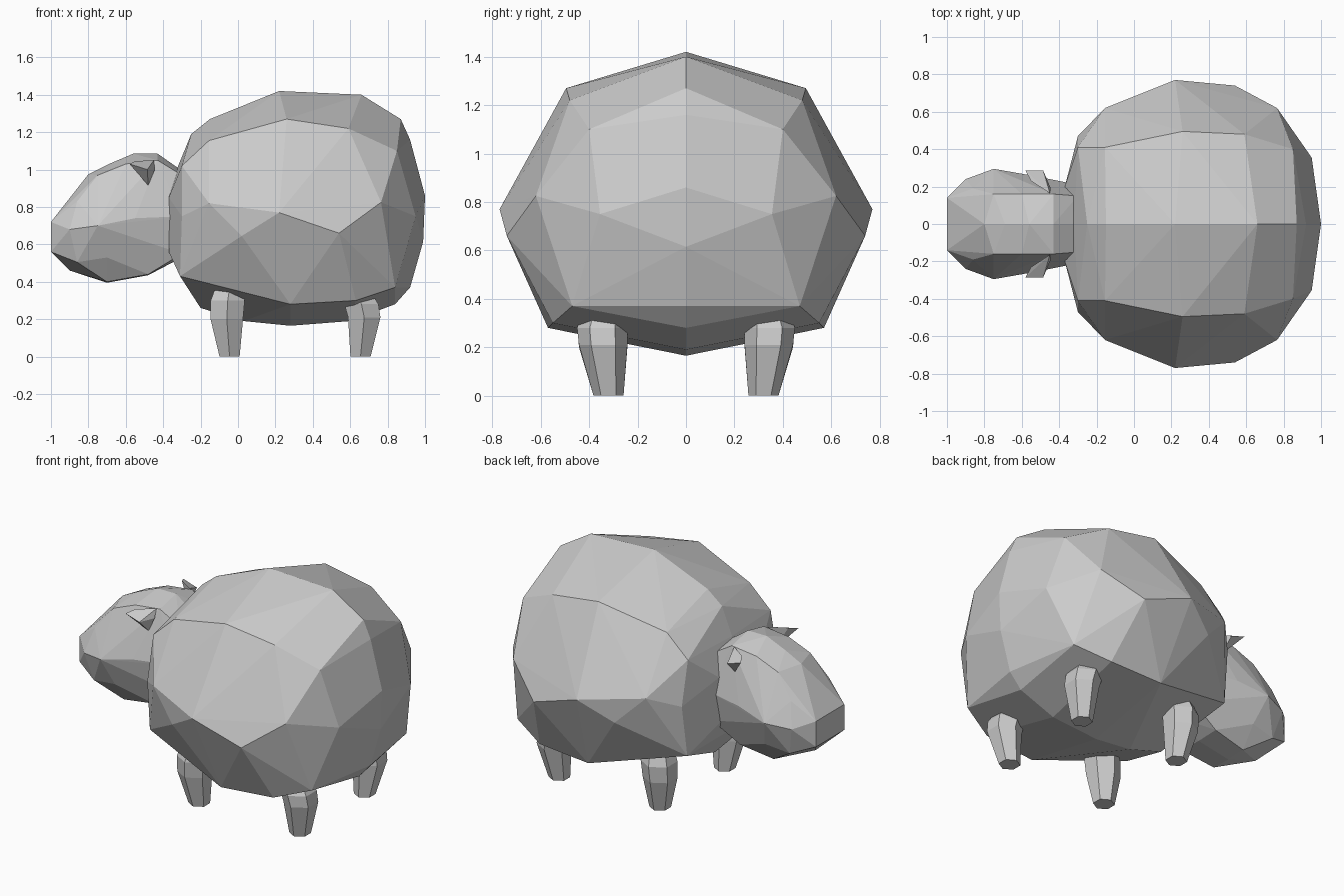
import bpy, bmesh, math

grey = bpy.data.materials.new("light_grey")
grey.diffuse_color = (0.6, 0.6, 0.6, 1)


def finish(name, bm):
    bmesh.ops.recalc_face_normals(bm, faces=bm.faces)
    me = bpy.data.meshes.new(name)
    bm.to_mesh(me)
    bm.free()
    me.materials.append(grey)
    ob = bpy.data.objects.new(name, me)
    bpy.context.collection.objects.link(ob)
    return ob


def hull(name, centre, side, signs=(1, -1)):
    """Faceted solid from centre-line points (x, z) and mirrored side points (x, y, z)."""
    bm = bmesh.new()
    for x, z in centre:
        bm.verts.new((x, 0, z))
    for x, y, z in side:
        for s in signs:
            bm.verts.new((x, s * y, z))
    res = bmesh.ops.convex_hull(bm, input=bm.verts[:])
    junk = {g for g in res["geom_interior"] + res["geom_unused"]
            if isinstance(g, bmesh.types.BMVert)}
    bmesh.ops.delete(bm, geom=list(junk), context='VERTS')
    bmesh.ops.dissolve_limit(bm, angle_limit=math.radians(2),
                             verts=bm.verts[:], edges=bm.edges[:])
    return finish(name, bm)


# Round faceted body
hull("body",
     [(-0.25, 1.19), (-0.15, 1.27), (0.22, 1.42), (0.66, 1.40), (0.87, 1.27),
      (0.92, 1.16), (1.0, 0.86), (0.99, 0.615), (0.92, 0.37), (0.84, 0.28),
      (0.60, 0.19), (0.28, 0.165), (0.03, 0.19), (-0.2, 0.26), (-0.32, 1.02)],
     [(-0.37, 0.20, 0.85), (-0.37, 0.20, 0.56),                    # chest
      (-0.30, 0.41, 1.02), (-0.155, 0.41, 1.155),                  # shoulder line
      (0.26, 0.495, 1.27), (0.59, 0.48, 1.22), (0.85, 0.40, 1.10),
      (-0.30, 0.47, 0.75), (-0.155, 0.62, 0.82), (0.02, 0.68, 0.645),  # widest line
      (0.22, 0.77, 0.77), (0.54, 0.74, 0.66), (0.765, 0.62, 0.825),
      (0.95, 0.355, 0.75),
      (-0.31, 0.43, 0.43), (0.28, 0.57, 0.28), (0.63, 0.55, 0.30),  # lower line
      (0.84, 0.47, 0.37)])

# Head with blunt muzzle
hull("head",
     [(-0.80, 0.975), (-0.69, 1.03), (-0.56, 1.085), (-0.43, 1.085), (-0.28, 0.98),
      (-0.90, 0.46), (-0.70, 0.395), (-0.48, 0.435), (-0.30, 0.53)],
     [(-1.0, 0.14, 0.72), (-1.0, 0.14, 0.56),                      # muzzle
      (-0.86, 0.19, 0.83), (-0.75, 0.16, 0.97), (-0.60, 0.16, 1.03),
      (-0.43, 0.16, 1.05), (-0.30, 0.15, 0.97),                    # brow
      (-0.90, 0.24, 0.68), (-0.75, 0.295, 0.70), (-0.55, 0.26, 0.74),
      (-0.30, 0.21, 0.75),                                         # cheek
      (-0.86, 0.20, 0.505), (-0.70, 0.22, 0.53), (-0.70, 0.13, 0.40),
      (-0.48, 0.15, 0.44), (-0.30, 0.17, 0.55)])                   # jaw

# Small pointed ears
for side, s in (("left", 1), ("right", -1)):
    hull("ear_" + side, [],
         [(-0.58, 0.285, 1.03), (-0.485, 0.285, 1.0), (-0.45, 0.165, 1.05),
          (-0.55, 0.23, 1.045), (-0.48, 0.20, 0.915), (-0.445, 0.19, 1.0)], (s,))


# Six-sided tapered legs: rings of (x, y, z, radius)
def leg(name, rings, s):
    bm = bmesh.new()
    loops = []
    for cx, cy, z, r in rings:
        loops.append([bm.verts.new((cx + r * math.cos(math.pi * k / 3 + math.pi / 6),
                                    s * (cy + r * math.sin(math.pi * k / 3 + math.pi / 6)), z))
                      for k in range(6)])
    for a, b in zip(loops, loops[1:]):
        for k in range(6):
            j = (k + 1) % 6
            bm.faces.new((a[k], a[j], b[j], b[k]))
    bm.faces.new(loops[0])
    bm.faces.new(loops[-1])
    finish(name, bm)


front = [(-0.045, 0.32, 0, 0.062), (-0.06, 0.342, 0.20, 0.1),
         (-0.055, 0.345, 0.30, 0.105), (-0.04, 0.33, 0.40, 0.08)]
back = [(0.655, 0.32, 0, 0.062), (0.675, 0.342, 0.21, 0.1),
        (0.66, 0.345, 0.28, 0.105), (0.62, 0.33, 0.38, 0.08)]
for side, s in (("left", 1), ("right", -1)):
    leg("front_leg_" + side, front, s)
    leg("back_leg_" + side, back, s)
